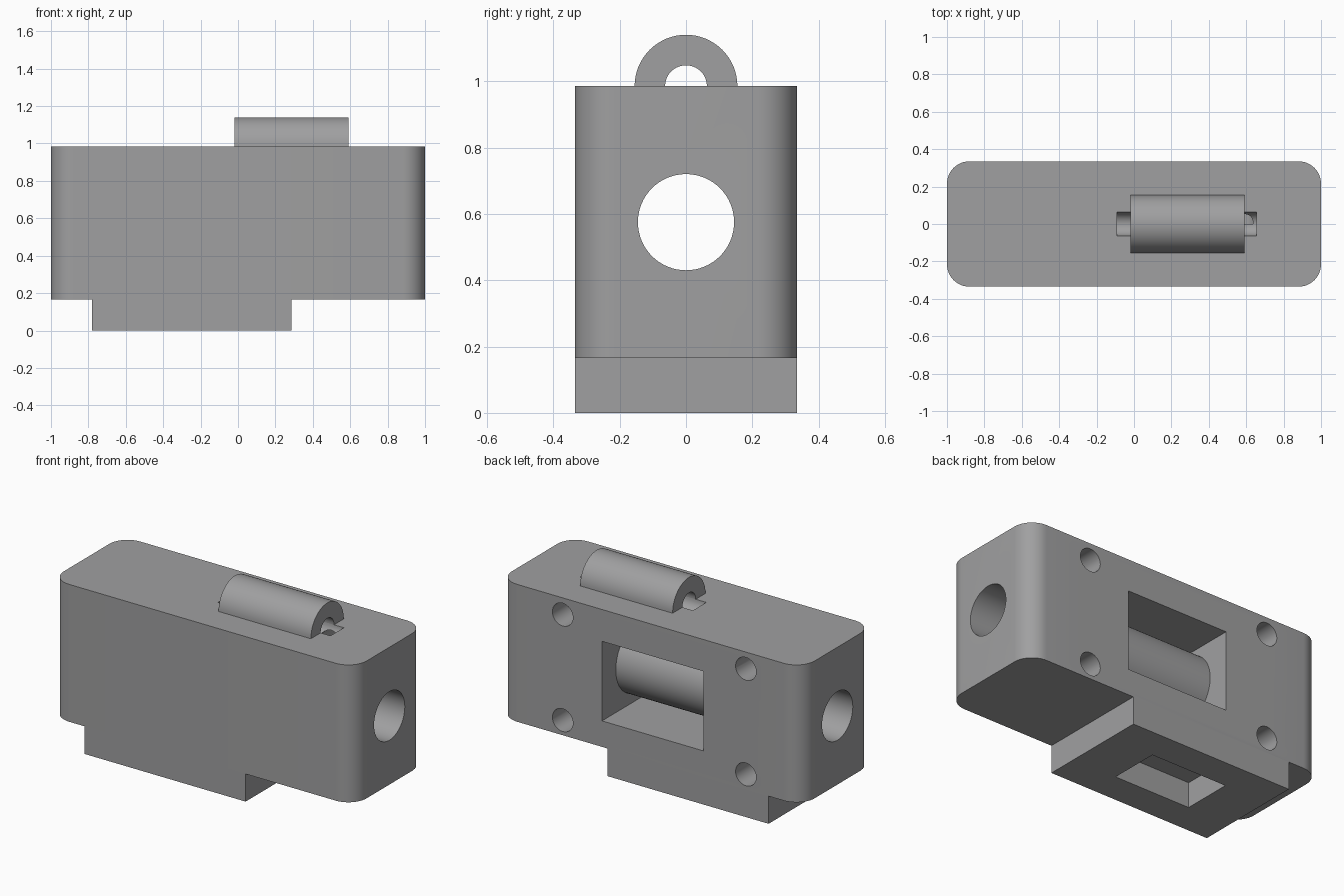
import bpy, bmesh, math
from mathutils import Vector

if "Cube" in bpy.data.objects:
    bpy.data.objects.remove(bpy.data.objects["Cube"])

grey = bpy.data.materials.new("matte_grey")
grey.diffuse_color = (0.35, 0.35, 0.355, 1)
grey.use_nodes = True
grey.node_tree.nodes["Principled BSDF"].inputs["Base Color"].default_value = grey.diffuse_color

AXES = {  # extrusion axis -> mapping of (u, v, along) to xyz
    "x": lambda u, v, t: Vector((t, u, v)),
    "y": lambda u, v, t: Vector((u, t, v)),
    "z": lambda u, v, t: Vector((u, v, t)),
}


def arc(cx, cy, r, a0, a1, n):
    """Points on an arc, angles in degrees."""
    return [(cx + r * math.cos(math.radians(a0 + (a1 - a0) * i / n)),
             cy + r * math.sin(math.radians(a0 + (a1 - a0) * i / n))) for i in range(n + 1)]


def circle(cx, cy, r, n=48):
    return arc(cx, cy, r, 0, 360, n)[:-1]


def rect(x0, x1, y0, y1):
    return [(x0, y0), (x1, y0), (x1, y1), (x0, y1)]


def prism(name, profile, axis, t0, t1):
    """Extrude a closed profile along an axis."""
    bm = bmesh.new()
    put = AXES[axis]
    face = bm.faces.new([bm.verts.new(put(u, v, t0)) for u, v in profile])
    ext = bmesh.ops.extrude_face_region(bm, geom=[face])
    moved = [g for g in ext["geom"] if isinstance(g, bmesh.types.BMVert)]
    bmesh.ops.translate(bm, verts=moved, vec=put(0, 0, t1 - t0))
    bmesh.ops.recalc_face_normals(bm, faces=bm.faces)
    me = bpy.data.meshes.new(name)
    bm.to_mesh(me)
    bm.free()
    me.materials.append(grey)
    ob = bpy.data.objects.new(name, me)
    bpy.context.collection.objects.link(ob)
    return ob


def activate(ob):
    bpy.ops.object.select_all(action="DESELECT")
    ob.select_set(True)
    bpy.context.view_layer.objects.active = ob


def cut(ob, cutter):
    """Subtract the cutter, then remove it."""
    cutter.hide_render = True
    mod = ob.modifiers.new("cut", "BOOLEAN")
    mod.operation, mod.solver, mod.object = "DIFFERENCE", "EXACT", cutter
    activate(ob)
    bpy.ops.object.modifier_apply(modifier=mod.name)
    bpy.data.objects.remove(cutter)


Z0, Z1, W = 0.165, 0.985, 0.335   # body bottom, top, half depth
HOLE_Z, HOLE_R = 0.575, 0.145     # lengthwise bore
PX0, PX1 = -0.35, 0.32            # back pocket ends

# Body with rounded upright corners
R = 0.12
outline = []
for sx, sy, a in ((1, 1, 0), (-1, 1, 90), (-1, -1, 180), (1, -1, 270)):
    outline += arc(sx * (1 - R), sy * (W - R), R, a, a + 90, 12)
body = prism("body", outline, "z", Z0, Z1)

# Back pocket, lengthwise bore, screw holes and the channel under the loop
cut(body, prism("pocket_cutter", rect(PX0, PX1, 0.32, 0.795), "y", -0.24, 0.5))
for t0, t1 in ((-1.2, PX0 + 0.05), (PX1 - 0.05, 1.2)):
    cut(body, prism("bore_cutter", circle(0, HOLE_Z, HOLE_R, 64), "x", t0, t1))
for x in (-0.63, 0.58):
    for z in (0.255, 0.885):
        cut(body, prism("screw_cutter", circle(x, z, 0.068, 32), "y", 0.0, 0.5))
cut(body, prism("channel_cutter", circle(0, Z1, 0.063, 32), "x", -0.09, 0.655))

# Sleeve carrying the bore across the pocket
sleeve = prism("sleeve", circle(0, HOLE_Z, 0.205, 64), "x", PX0, PX1)
cut(sleeve, prism("sleeve_cutter", circle(0, HOLE_Z, HOLE_R, 64), "x", -0.6, 0.6))

# Half-ring loop on top
ring = arc(0, Z1, 0.155, 0, 180, 32) + arc(0, Z1, 0.063, 180, 0, 24)
loop = prism("top_loop", ring, "x", -0.02, 0.59)

# Foot block with a recess underneath
foot = prism("foot_block", rect(-0.78, 0.285, -W, W), "z", 0.0, Z0)
cut(foot, prism("recess_cutter", rect(-0.5, 0.0, -0.15, 0.15), "z", -0.1, 0.15))

for ob in (body, sleeve, loop, foot):
    activate(ob)
    bpy.ops.object.shade_smooth_by_angle(angle=math.radians(35))
